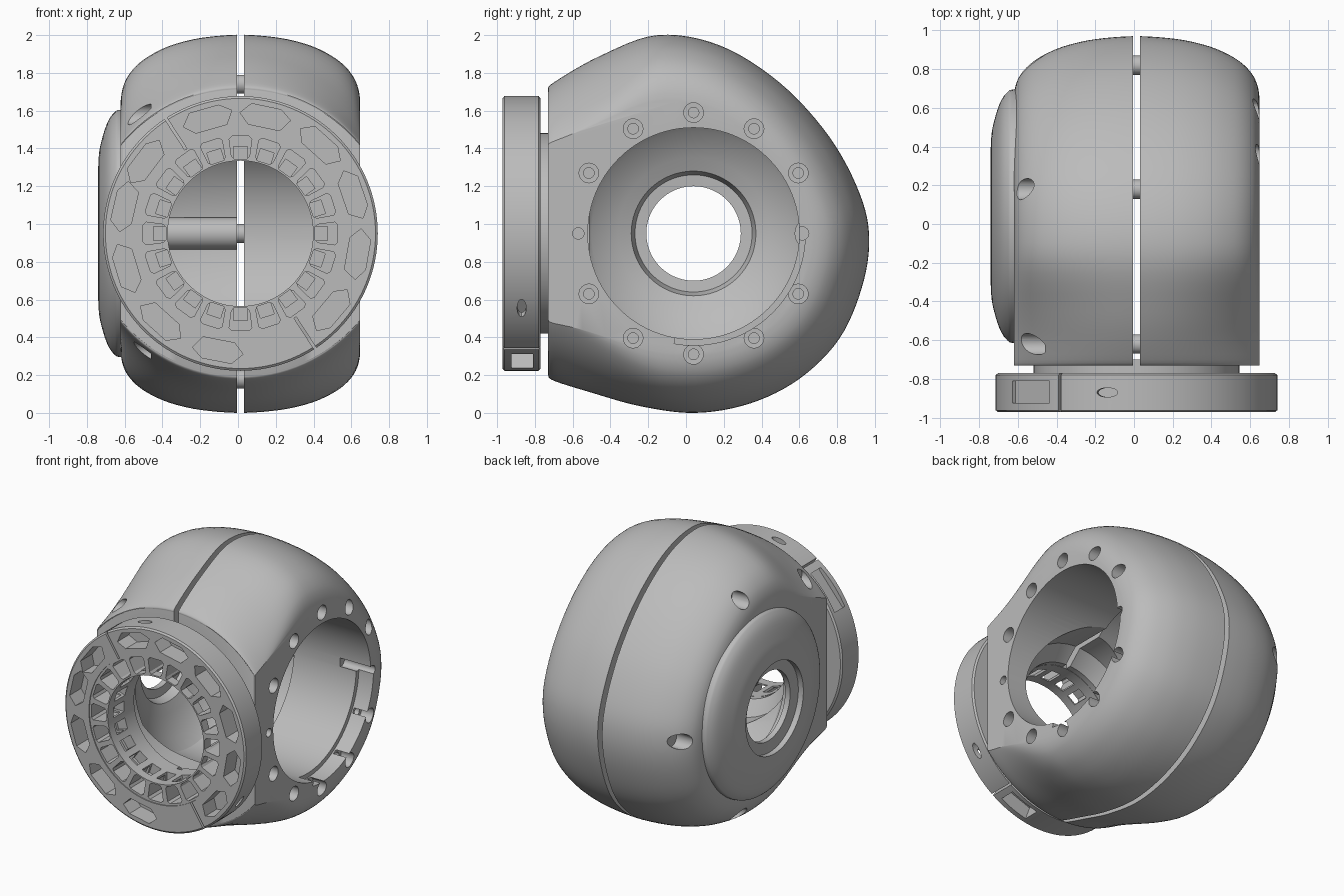
import bpy, bmesh, math
from mathutils import Vector

cube = bpy.data.objects.get("Cube")
if cube:
    bpy.data.objects.remove(cube)

grey = bpy.data.materials.new("machined_grey")
grey.use_nodes = True
grey.diffuse_color = (0.5, 0.5, 0.5, 1)
grey.node_tree.nodes["Principled BSDF"].inputs["Base Color"].default_value = (0.5, 0.5, 0.5, 1)

CY, CZ, CX = 0.04, 0.95, 0.013      # joint axis and mid plane
rad = math.radians


def finish(bm, name):
    bmesh.ops.recalc_face_normals(bm, faces=bm.faces)
    me = bpy.data.meshes.new(name)
    bm.to_mesh(me)
    bm.free()
    me.materials.append(grey)
    ob = bpy.data.objects.new(name, me)
    bpy.context.collection.objects.link(ob)
    return ob


def stack(name, rings):
    """Skin closed rings of points and cap both ends."""
    bm = bmesh.new()
    vs = [[bm.verts.new(p) for p in r] for r in rings]
    n = len(vs[0])
    for a, b in zip(vs, vs[1:]):
        for i in range(n):
            j = (i + 1) % n
            bm.faces.new((a[i], a[j], b[j], b[i]))
    bm.faces.new(vs[0])
    bm.faces.new(vs[-1])
    return finish(bm, name)


def circle(n):
    return [(math.cos(2 * math.pi * i / n), math.sin(2 * math.pi * i / n)) for i in range(n)]


def lathe_x(name, profile, y=CY, z=CZ, n=96):
    """Solid turned about an axis along x from (x, radius) pairs."""
    return stack(name, [[(x, y + r * c, z + r * s) for c, s in circle(n)] for x, r in profile])


def lathe_y(name, profile, n=96):
    return stack(name, [[(CX + r * c, y, CZ + r * s) for c, s in circle(n)] for y, r in profile])


def polar(r, t, angle, y):
    """Point on the front ring from radial and tangential distances."""
    c, s = math.cos(rad(angle)), math.sin(rad(angle))
    return (CX + r * c - t * s, y, CZ + r * s + t * c)


def ring_prism(shape, angle, y0, y1):
    return stack("cutter", [[polar(r, t, angle, y) for r, t in shape] for y in (y0, y1)])


def radial_hole(angle, half_width, half_depth, r0):
    return stack("cutter", [[polar(r, half_width * c, angle, -.87 + half_depth * s) for c, s in circle(24)]
                            for r in (r0, .9)])


def box_shape(r0, r1, w):
    return [(r0, -w), (r1, -w), (r1, w), (r0, w)]


def boolean(target, others, op='DIFFERENCE'):
    for o in others:
        m = target.modifiers.new("cut", 'BOOLEAN')
        m.operation, m.object, m.solver = op, o, 'EXACT'
    bpy.context.view_layer.update()
    me = bpy.data.meshes.new_from_object(target.evaluated_get(bpy.context.evaluated_depsgraph_get()))
    target.modifiers.clear()
    target.data = me
    me.materials.clear()
    me.materials.append(grey)


def discard(obs):
    for o in obs:
        bpy.data.objects.remove(o)


def smooth(ob):
    bpy.ops.object.select_all(action='DESELECT')
    ob.select_set(True)
    bpy.context.view_layer.objects.active = ob
    bpy.ops.object.shade_smooth_by_angle(angle=rad(30))


# Side outline of the housing, rounded with a Catmull-Rom curve
KEYS = [(-.73, 1.71), (-.7, 1.75), (-.455, 1.89), (-.15, 2), (.18, 1.945), (.5, 1.745), (.76, 1.46),
        (.92, 1.16), (.97, .92), (.93, .66), (.81, .39), (.6, .18), (.34, .05), (.05, 0),
        (-.24, .035), (-.51, .11), (-.7, .17), (-.73, .2)]


def rounded(keys, steps=6):
    k = [Vector(p) for p in keys]
    k = [k[0]] + k + [k[-1]]
    out = []
    for a, b, c, d in zip(k, k[1:], k[2:], k[3:]):
        for i in range(steps):
            t = i / steps
            out.append(b + (c - a) * t / 2 + (a * 2 - b * 5 + c * 4 - d) * t * t / 2
                       + (b * 3 - a - c * 3 + d) * t ** 3 / 2)
    return out + [k[-1]]


OUTLINE = rounded(KEYS)
# Distance from the mid plane and outline scale
SCALES = rounded([(.018, 1), (.12, .994), (.25, .977), (.38, .942), (.48, .895), (.55, .845),
                  (.6, .785), (.625, .725), (.634, .67)], 3)


def section_point(d, s, y, z):
    """Outline point at one section; the front blends into a round face."""
    w = min(1, max(0, (-.1 - y) / .55))
    w = w * w * (3 - 2 * w)
    front = math.sqrt(1 - (d / .8) ** 2)
    sz = s * (1 - w) + min(s, front) * w
    return CY + (y - CY) * (s if y > CY else 1), CZ + (z - CZ) * sz


def shell(name, side):
    return stack(name, [[(CX + side * d, *section_point(d, s, y, z)) for y, z in OUTLINE] for d, s in SCALES])


left_shell = shell("left_housing", 1)
right_shell = shell("right_housing", -1)

# Domed end cap joins the right housing
cap = lathe_x("end_cap", rounded([(-.5, .655), (-.62, .655), (-.655, .64), (-.69, .59), (-.72, .5),
                                  (-.738, .4), (-.742, .2)], 4))
boolean(right_shell, [cap], 'UNION')

# Turned cavity, bore and front opening
cavity = lathe_x("cavity", [(-.9, .33), (-.7, .33), (-.69, .25), (-.65, .25), (-.645, .31), (-.58, .33),
                            (-.55, .4), (-.48, .54), (-.4, .61), (-.25, .63), (0, .63), (.001, .56), (.9, .56)])
mouth = lathe_y("mouth", [(-1.1, .387), (-.66, .387), (-.56, .48), (-.2, .48)])

# Left housing: screw holes round the bore and a shallow arc recess
cuts = [cavity, mouth]
for k in range(12):
    a = rad(30 * k)
    y, z = CY + .64 * math.cos(a), CZ + .64 * math.sin(a)
    if k == 6:
        y, prof = CY - .61, [(.5, .03), (.8, .03)]
    elif k == 0:
        y, prof = CY + .575, [(.4, .035), (.8, .035)]
    else:
        prof = [(.42, .028), (.54, .028), (.541, .052), (.8, .052)]
    cuts.append(lathe_x("screw_hole", prof, y, z, 24))
arc = [(CY, CZ)] + [(CY + .592 * math.cos(rad(a)), CZ + .592 * math.sin(rad(a))) for a in range(-100, 1, 4)]
cuts.append(stack("arc_recess", [[(x, y, z) for y, z in arc] for x in (.53, .8)]))
boolean(left_shell, cuts)

# Right housing: assembly bolt holes, with pins bridging the seam
BOLTS = [(-.62, 1.58), (-.62, .32), (.18, 1.74), (.18, .18), (.82, .95)]
bolt_holes = [lathe_x("bolt_hole", [(-.8, .055), (-.46, .055)], y, z, 24) for y, z in BOLTS]
boolean(right_shell, [cavity, mouth] + bolt_holes)
discard(cuts + bolt_holes + [cap])
for i, (y, z) in enumerate(BOLTS):
    smooth(lathe_x("seam_pin_%d" % (i + 1), [(-.1, .05), (.1, .05)], y, z, 24))
smooth(lathe_x("inner_boss", [(-.45, .085), (-.006, .085)], CY + .62, CZ, 32))

# Front hub with a circle of square pockets that break into the bore at the back
hub = lathe_y("front_hub", [(-.965, .531), (-.70, .531)])
pocket = [(.395, -.035), (.41, -.048), (.5, -.06), (.515, -.045), (.515, .045), (.5, .06), (.41, .048), (.395, .035)]
hub_cuts = [lathe_y("hub_bore", [(-1.1, .385), (-.5, .385)])]
for k in range(20):
    hub_cuts.append(ring_prism(pocket, 90 + 18 * k, -1.1, -.8))
    hub_cuts.append(ring_prism(box_shape(.36, .46, .038), 90 + 18 * k, -.9, -.78))
boolean(hub, hub_cuts)
discard(hub_cuts)

# Clamp ring: long face pockets, two splits, screw pockets and radial holes
ring = lathe_y("clamp_ring", [(-.972, .715), (-.962, .727), (-.78, .727), (-.77, .715)], n=128)
slot = [(.64, -.135), (.575, -.09), (.575, .08), (.625, .135), (.685, .085), (.685, -.075)]
ring_cuts = [lathe_y("ring_bore", [(-1.1, .531), (-.6, .531)])]
ring_cuts += [ring_prism(slot, a, -1.1, -.84)
              for a in (106, 78, 48, 19, -10, -40, -101, -132, -163, 167, 143)]
for a in (123, -57):
    ring_cuts.append(ring_prism(box_shape(.5, .9, .007), a, -1.1, -.6))
ring_cuts.append(ring_prism(box_shape(.69, .9, .15), 140, -.925, -.81))
ring_cuts.append(ring_prism(box_shape(.62, .9, .11), -70, -.925, -.81))
for a in (102, -33):
    ring_cuts.append(radial_hole(a, .055, .024, .66))
boolean(ring, ring_cuts)
discard(ring_cuts)

for ob in (left_shell, right_shell, hub, ring):
    smooth(ob)
